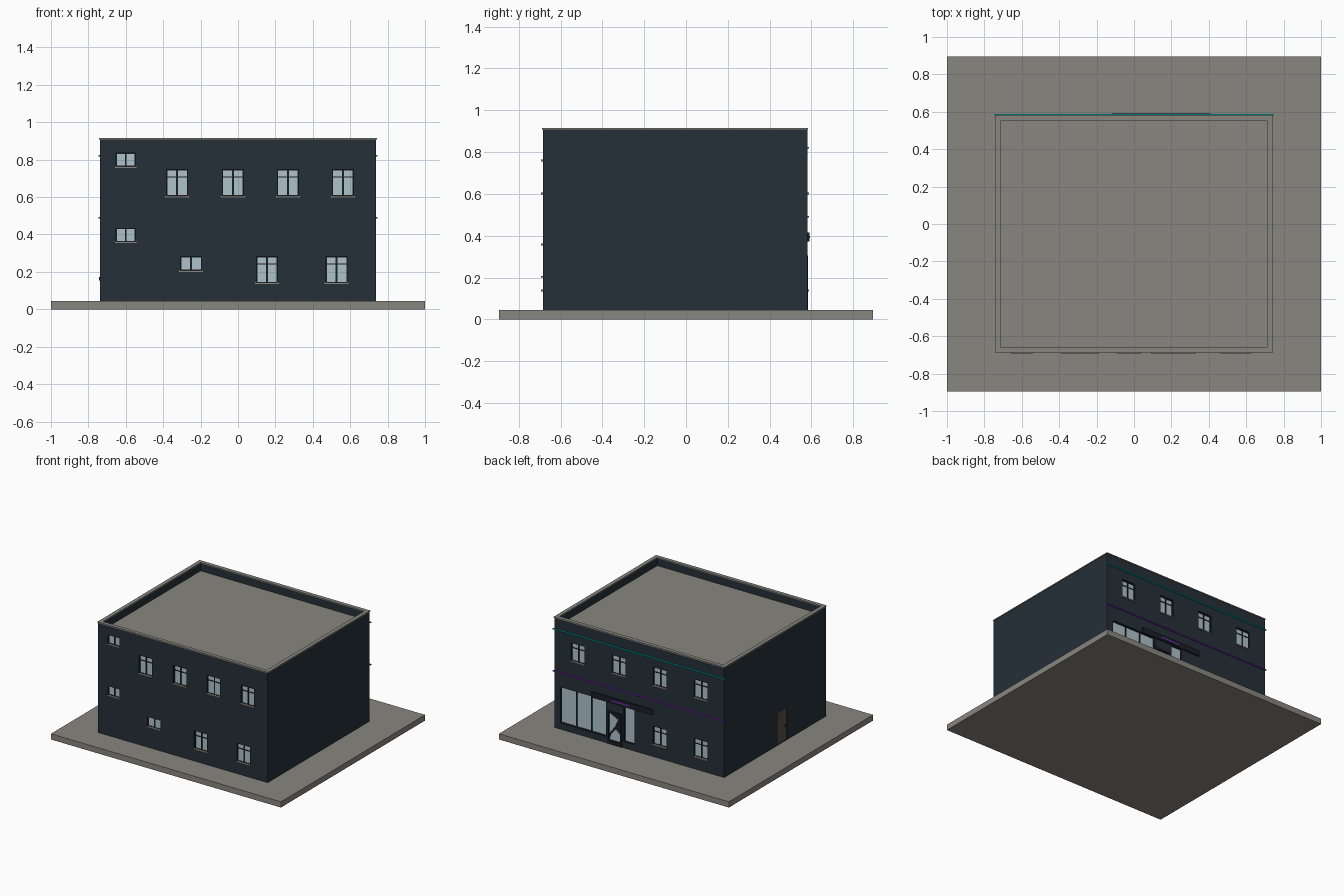
import bpy, bmesh
from mathutils import Vector

if "Cube" in bpy.data.objects:
    bpy.data.objects.remove(bpy.data.objects["Cube"])


def mat(name, rgb):
    m = bpy.data.materials.new(name)
    m.diffuse_color = (*rgb, 1)
    m.use_nodes = True
    m.node_tree.nodes["Principled BSDF"].inputs["Base Color"].default_value = m.diffuse_color
    return m


WALL = mat("dark blue wall", (0.018, 0.029, 0.040))
STONE = mat("grey concrete", (0.25, 0.24, 0.21))
GLASS = mat("pale glass", (0.42, 0.54, 0.60))
FRAME = mat("black frame", (0.010, 0.013, 0.017))
TEAL = mat("teal light", (0.0, 0.42, 0.46))
PURPLE = mat("purple light", (0.22, 0.03, 0.55))
BROWN = mat("brown door", (0.10, 0.075, 0.058))

X, YF, YB, Z0, Z1 = 0.738, -0.685, 0.58, 0.045, 0.908   # building shell


def boxes(name, items, material):
    """One object out of boxes given as (x0, x1, y0, y1, z0, z1)."""
    bm = bmesh.new()
    for x0, x1, y0, y1, z0, z1 in items:
        vs = bmesh.ops.create_cube(bm, size=1)["verts"]
        c = Vector((x0 + x1, y0 + y1, z0 + z1)) / 2
        for v in vs:
            v.co = Vector((v.co.x * abs(x1 - x0), v.co.y * abs(y1 - y0), v.co.z * abs(z1 - z0))) + c
    me = bpy.data.meshes.new(name)
    bm.to_mesh(me)
    bm.free()
    if material:
        me.materials.append(material)
    ob = bpy.data.objects.new(name, me)
    bpy.context.collection.objects.link(ob)
    return ob


cuts, glass, frames, sills = [], [], [], []


def wall_box(side, x0, x1, d0, d1, z0, z1):
    """Box on the front (-1) or back (+1) wall, d measured outward from it."""
    y = YF if side < 0 else YB
    a, b = sorted((y + side * d0, y + side * d1))
    return (x0, x1, a, b, z0, z1)


def window(side, cx, w, z0, z1, cols=2, transom=False, sill=True):
    """Recessed opening with glass, frame bars and sill."""
    x0, x1, t = cx - w / 2, cx + w / 2, 0.005
    cuts.append(wall_box(side, x0 - t, x1 + t, -0.02, 0.03, z0 - t, z1 + t))
    glass.append(wall_box(side, x0, x1, -0.021, -0.014, z0, z1))
    bar = lambda a, b, c, d: frames.append(wall_box(side, a, b, -0.021, -0.010, c, d))
    bar(x0 - t, x0, z0 - t, z1 + t)
    bar(x1, x1 + t, z0 - t, z1 + t)
    bar(x0, x1, z0 - t, z0)
    bar(x0, x1, z1, z1 + t)
    for i in range(1, cols):
        m = x0 + w * i / cols
        bar(m - 0.005, m + 0.005, z0, z1)
    if transom:
        bar(x0, x1, z1 - 0.038, z1 - 0.032)
    if sill:
        sills.append(wall_box(side, x0 - 0.012, x1 + 0.012, -0.02, 0.008, z0 - 0.012, z0 - 0.004))


# front windows
for cx in (-0.326, -0.027, 0.267, 0.561):
    window(-1, cx, 0.104, 0.61, 0.743, transom=True)
for cx in (0.155, 0.527):
    window(-1, cx, 0.104, 0.146, 0.278, transom=True)
window(-1, -0.60, 0.092, 0.768, 0.83)
window(-1, -0.60, 0.092, 0.366, 0.428)
window(-1, -0.251, 0.104, 0.212, 0.278)
# back windows and shop front
for cx in (-0.535, -0.178, 0.178, 0.535):
    window(1, cx, 0.11, 0.61, 0.743, transom=True)
for cx in (-0.535, -0.178):
    window(1, cx, 0.11, 0.146, 0.278, transom=True)
window(1, 0.488, 0.385, 0.098, 0.37, cols=3, sill=False)
window(1, 0.088, 0.085, 0.098, 0.37, cols=1, sill=False)

# ground slab
boxes("ground_slab", [(-1, 1, -0.895, 0.895, 0, Z0)], STONE)

# building shell, with roof well and openings cut out
shell = boxes("walls", [(-X, X, YF, YB, Z0 - 0.005, Z1)], WALL)
cuts.append((-0.712, 0.712, -0.66, 0.553, 0.845, 1.0))
cuts.append(wall_box(1, 0.15, 0.28, -0.02, 0.03, 0.05, 0.30))
cuts.append((-0.78, -0.73, -0.198, -0.086, 0.05, 0.295))
cutter = boxes("opening_cutter", cuts, None)
cutter.hide_render = True
mod = shell.modifiers.new("openings", "BOOLEAN")
mod.operation = "DIFFERENCE"
mod.solver = "EXACT"
mod.object = cutter
bpy.context.view_layer.objects.active = shell
bpy.ops.object.modifier_apply(modifier=mod.name)
bpy.data.objects.remove(cutter)

boxes("window_glass", glass, GLASS)
boxes("window_frames", frames, FRAME)
boxes("window_sills", sills, STONE)

# roof floor and parapet cap
boxes("roof_floor", [(-0.712, 0.712, -0.66, 0.553, 0.84, 0.849)], STONE)
cx, c0, c1, cz = 0.742, -0.688, 0.583, (Z1 - 0.001, 0.915)
boxes("parapet_cap", [(-cx, cx, c0, -0.66, *cz), (-cx, cx, 0.553, c1, *cz),
                      (-cx, -0.712, -0.66, 0.553, *cz), (0.712, cx, -0.66, 0.553, *cz)], STONE)

# light strips on the back wall
boxes("upper_light_strip", [wall_box(1, -0.747, 0.747, 0, 0.009, 0.817, 0.825)], TEAL)
boxes("lower_light_strip", [wall_box(1, -0.747, 0.747, 0, 0.009, 0.486, 0.494)], PURPLE)

# blank shop sign with a plain light bar
boxes("shop_sign", [wall_box(1, -0.12, 0.41, 0, 0.01, 0.372, 0.416)], FRAME)
boxes("sign_light", [wall_box(1, 0.075, 0.235, 0.01, 0.012, 0.389, 0.399)], PURPLE)

# shop door: frame, dark interior, broken glass
boxes("shop_door_frame", [wall_box(1, 0.15, 0.163, -0.02, 0.004, 0.045, 0.305),
                          wall_box(1, 0.267, 0.28, -0.02, 0.004, 0.045, 0.305),
                          wall_box(1, 0.163, 0.267, -0.02, 0.004, 0.29, 0.305),
                          wall_box(1, 0.163, 0.267, -0.02, 0.004, 0.045, 0.075)], FRAME)
boxes("shop_door_interior", [wall_box(1, 0.163, 0.267, -0.021, -0.016, 0.075, 0.29)], FRAME)
bm = bmesh.new()
for shard in ([(0.267, 0.285), (0.19, 0.245), (0.215, 0.19), (0.267, 0.12)],
              [(0.267, 0.075), (0.25, 0.12), (0.21, 0.165), (0.163, 0.125), (0.163, 0.075)]):
    f = bm.faces.new([bm.verts.new((x, YB - 0.014, z)) for x, z in shard])
    ext = bmesh.ops.extrude_face_region(bm, geom=[f])["geom"]
    for v in ext:
        if isinstance(v, bmesh.types.BMVert):
            v.co.y += 0.005
bmesh.ops.recalc_face_normals(bm, faces=bm.faces)
me = bpy.data.meshes.new("broken_door_glass")
bm.to_mesh(me)
bm.free()
me.materials.append(GLASS)
bpy.context.collection.objects.link(bpy.data.objects.new("broken_door_glass", me))

# side door on the left wall
boxes("side_door", [(-0.736, -0.725, -0.198, -0.086, 0.045, 0.295)], BROWN)
boxes("side_door_handle", [(-0.742, -0.735, -0.186, -0.178, 0.155, 0.172)], FRAME)
